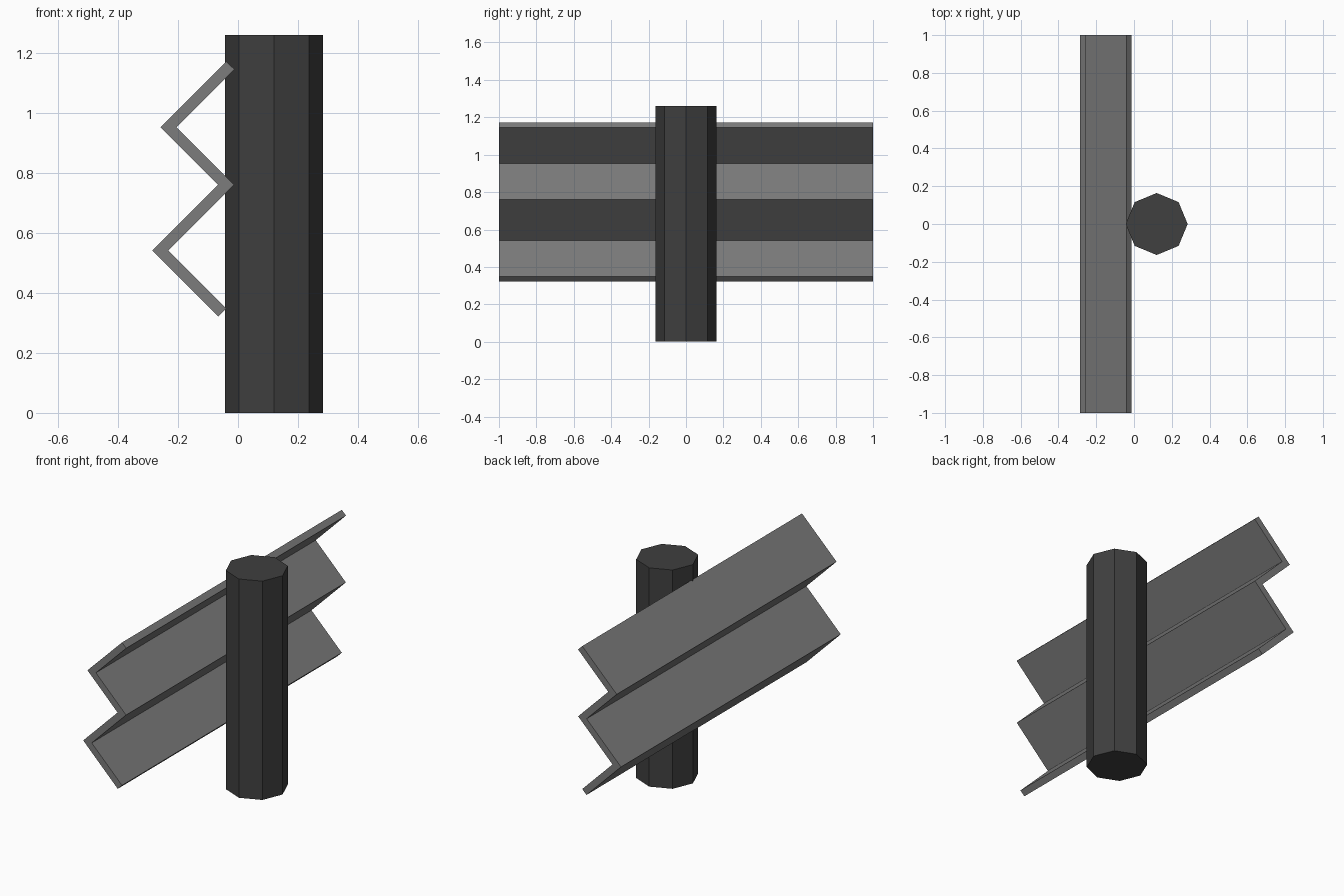
import bpy, bmesh
from math import cos, sin, tau

if "Cube" in bpy.data.objects:
    bpy.data.objects.remove(bpy.data.objects["Cube"])


def prism(name, outline, depth, color):
    """Extrude a closed outline of 3D points along a vector."""
    bm = bmesh.new()
    face = bm.faces.new([bm.verts.new(p) for p in outline])
    out = bmesh.ops.extrude_face_region(bm, geom=[face], use_keep_orig=True)
    moved = [g for g in out["geom"] if isinstance(g, bmesh.types.BMVert)]
    bmesh.ops.translate(bm, verts=moved, vec=depth)
    bmesh.ops.recalc_face_normals(bm, faces=bm.faces)
    mesh = bpy.data.meshes.new(name)
    bm.to_mesh(mesh)
    bm.free()
    mat = bpy.data.materials.new(name + "_grey")
    mat.diffuse_color = (color, color, color, 1)
    mat.use_nodes = True
    mat.node_tree.nodes["Principled BSDF"].inputs["Base Color"].default_value = mat.diffuse_color
    mesh.materials.append(mat)
    obj = bpy.data.objects.new(name, mesh)
    bpy.context.collection.objects.link(obj)
    return obj


# Octagonal post
post = [(0.12 + 0.164 * cos(i * tau / 8), 0.164 * sin(i * tau / 8), 0) for i in range(8)]
prism("post", post, (0, 0, 1.26), 0.05)

# Zigzag barrier rail: outer side upward, then inner side back down
outer = [(-0.066, 0.321), (-0.286, 0.541), (-0.067, 0.760), (-0.259, 0.952), (-0.039, 1.171)]
inner = [(-0.039, 0.348), (-0.232, 0.541), (-0.013, 0.760), (-0.205, 0.952), (-0.012, 1.145)]
rail = [(x, -1, z) for x, z in outer + inner[::-1]]
prism("rail", rail, (0, 2, 0), 0.2)
